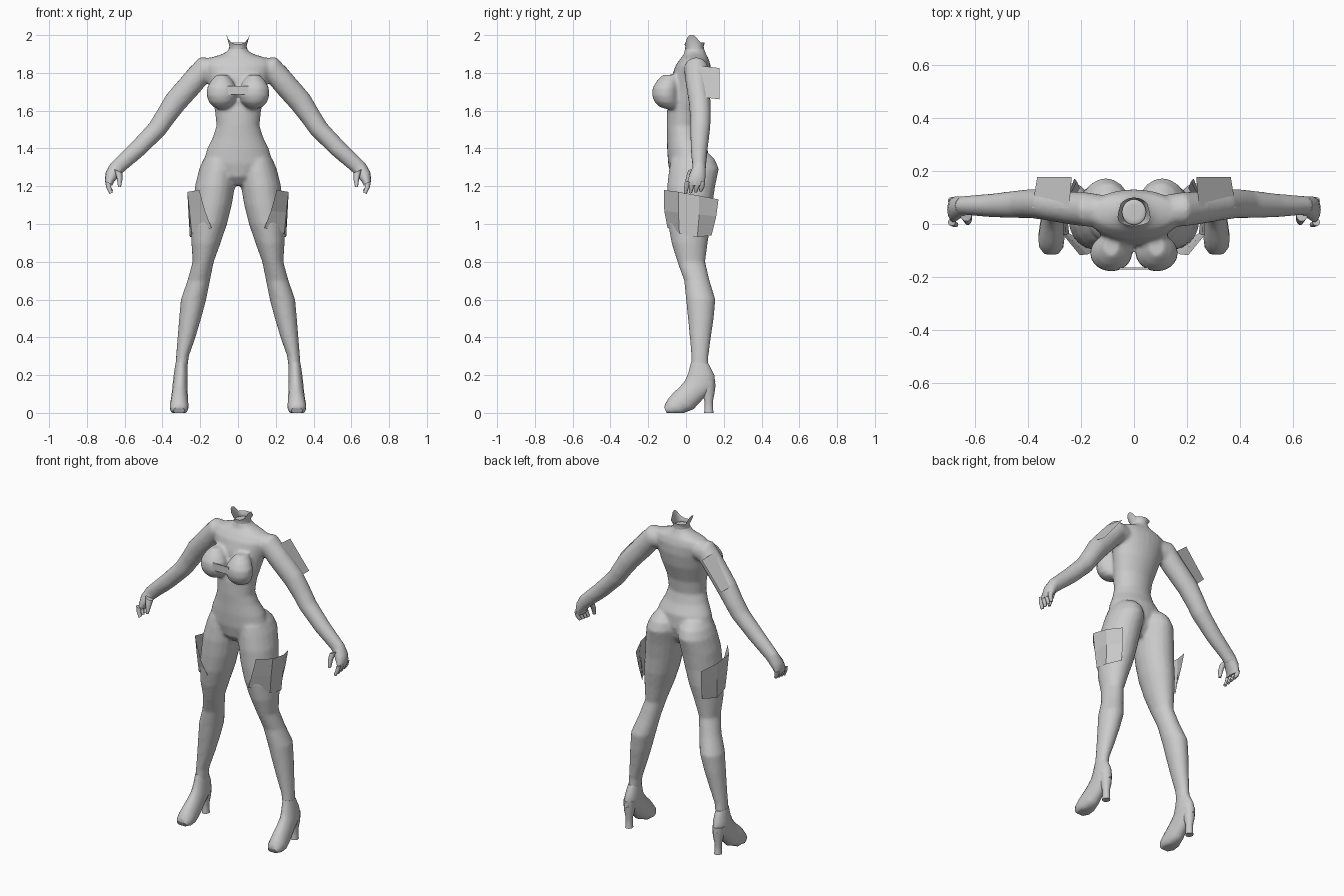
import bpy, bmesh, math
from mathutils import Vector

grey = bpy.data.materials.new("light_grey")
grey.diffuse_color = (0.6, 0.6, 0.6, 1)


def loft(bm, rings, n=20, mirror=False, cap=True):
    """Skin elliptical rings, each (end A, end B, half-width vector)."""
    for s in ((1, -1) if mirror else (1,)):
        loops = []
        for a, b, w in rings:
            a, b, w = Vector(a), Vector(b), Vector(w)
            loop = []
            for i in range(n):
                t = math.tau * i / n
                p = (a + b) / 2 + (a - b) / 2 * math.cos(t) + w * math.sin(t)
                loop.append(bm.verts.new((p.x * s, p.y, max(p.z, 0))))
            loops.append(loop)
        for l0, l1 in zip(loops, loops[1:]):
            for i in range(n):
                j = (i + 1) % n
                bm.faces.new((l0[i], l0[j], l1[j], l1[i]))
        if cap:
            bm.faces.new(loops[0])
            bm.faces.new(loops[-1])


def finish(name, bm, smooth=True):
    bmesh.ops.recalc_face_normals(bm, faces=bm.faces)
    me = bpy.data.meshes.new(name)
    bm.to_mesh(me)
    bm.free()
    me.materials.append(grey)
    ob = bpy.data.objects.new(name, me)
    bpy.context.collection.objects.link(ob)
    if smooth:
        bpy.ops.object.select_all(action='DESELECT')
        ob.select_set(True)
        bpy.context.view_layer.objects.active = ob
        bpy.ops.object.shade_smooth_by_angle(angle=math.radians(50))
    return ob


# Body: torso, legs, arms and bust fused into one smooth skin
body = bmesh.new()
torso = [  # z, front y, back y, half width
    (1.205, -.04, .07, .03), (1.25, -.08, .10, .12), (1.32, -.095, .12, .185),
    (1.40, -.10, .115, .163), (1.46, -.10, .085, .133), (1.52, -.102, .07, .114),
    (1.60, -.10, .08, .122), (1.70, -.085, .115, .145), (1.78, -.075, .13, .165),
    (1.84, -.055, .13, .185), (1.875, -.03, .12, .165), (1.897, -.012, .108, .09),
    (1.915, -.008, .10, .055), (1.935, -.005, .095, .047)]
loft(body, [((0, f, z), (0, b, z), (w, 0, 0)) for z, f, b, w in torso], 28)

legs = [  # z, inner x, outer x, front y, back y
    (1.38, .04, .155, -.05, .115), (1.34, .015, .185, -.08, .155),
    (1.29, .006, .206, -.09, .174), (1.2, .016, .228, -.10, .155),
    (1.1, .033, .238, -.10, .14), (1.0, .058, .247, -.095, .132),
    (.9, .092, .247, -.077, .115), (.8, .128, .24, -.046, .102),
    (.7, .148, .268, -.01, .125), (.6, .168, .303, 0, .156), (.5, .195, .312, .01, .147),
    (.4, .225, .32, .02, .132), (.3, .26, .328, .028, .119), (.22, .27, .333, .026, .12)]
loft(body, [(((i + o) / 2, f, z), ((i + o) / 2, b, z), ((o - i) / 2, 0, 0))
            for z, i, o, f, b in legs], 20, True)

arms = [  # upper x, z, lower x, z, centre y, half depth
    (.13, 1.88, .11, 1.76, .05, .06), (.205, 1.882, .155, 1.755, .055, .065),
    (.28, 1.80, .20, 1.70, .06, .062), (.38, 1.685, .29, 1.60, .073, .058),
    (.432, 1.595, .345, 1.53, .077, .055), (.472, 1.53, .385, 1.475, .075, .053),
    (.57, 1.425, .495, 1.367, .07, .045), (.672, 1.325, .606, 1.275, .07, .036),
    (.69, 1.29, .625, 1.255, .065, .04)]
loft(body, [((a, y, b), (c, y, d), (0, h, 0)) for a, b, c, d, y, h in arms], 18, True)

bust = [  # height around the centre, as a rounded stack
    (-.09, .02), (-.08, .045), (-.055, .069), (-.02, .08), (.02, .078), (.055, .06), (.09, .03)]
loft(body, [((.086, -.09 - r * 1.12, 1.70 + h), (.086, -.04, 1.70 + h), (r, 0, 0))
            for h, r in bust], 20, True)

skin = finish("body", body)
m = skin.modifiers.new("fuse", 'REMESH')
m.mode = 'VOXEL'
m.voxel_size = 0.01
m.use_smooth_shade = True
m = skin.modifiers.new("soften", 'SMOOTH')
m.factor = 0.5
m.iterations = 4

# Neck rim: open tube flaring into two raised points at the sides
neck = bmesh.new()
loft(neck, [((0, -.008, 1.91), (0, .10, 1.91), (.055, 0, 0)),
            ((0, -.003, 1.94), (0, .093, 1.94), (.045, 0, 0)),
            ((0, -.008, 1.952), (0, .10, 1.962), (.062, 0, 0))], 20, cap=False)
for v in neck.verts:
    if v.co.z > 1.945 and v.co.y < .07:
        v.co.z += .045 * (abs(v.co.x) / .062) ** 3
        v.co.y -= .02 * (abs(v.co.x) / .062) ** 3
finish("neck_rim", neck)

# Hands: palm, four curled fingers and a thumb
hands = bmesh.new()
palm = [(.675, 1.32, .61, 1.277, .07, .035), (.70, 1.275, .632, 1.25, .062, .043),
        (.705, 1.235, .655, 1.225, .055, .047), (.70, 1.205, .665, 1.205, .05, .045)]
loft(hands, [((a, y, b), (c, y, d), (0, h, 0)) for a, b, c, d, y, h in palm], 14, True)
for k in range(4):
    y = .088 - k * .027
    tip = 1.175 - .004 * k
    loft(hands, [((.703, y, 1.225), (.673, y, 1.215), (0, .014, 0)),
                 ((.698, y - .004, 1.195), (.672, y - .004, 1.195), (0, .013, 0)),
                 ((.68, y - .01, tip - .005), (.663, y - .01, tip + .005), (0, .009, 0))],
         8, True)
loft(hands, [((.655, .035, 1.29), (.612, .035, 1.27), (0, .025, 0)),
             ((.642, .015, 1.245), (.612, .015, 1.235), (0, .017, 0)),
             ((.635, .005, 1.195), (.62, .005, 1.195), (0, .01, 0))], 10, True)
finish("hands", hands)

# High-heeled shoes: instep and toe, then the heel
shoes = bmesh.new()
foot = [  # top y, z, bottom y, z, centre x, half width
    (.027, .27, .12, .26, .300, .031), (.012, .21, .15, .20, .303, .037),
    (-.005, .17, .157, .135, .306, .04), (-.035, .135, .10, .085, .308, .042),
    (-.065, .108, .04, .02, .31, .046), (-.09, .08, -.01, -.012, .312, .05),
    (-.108, .052, -.06, -.015, .312, .046), (-.116, .03, -.10, -.005, .312, .03)]
loft(shoes, [((x, a, b), (x, c, d), (w, 0, 0)) for a, b, c, d, x, w in foot], 18, True)
heel = [(.17, .075, .155, .035), (.11, .085, .152, .03), (.06, .098, .142, .02),
        (.02, .098, .143, .02), (0, .096, .146, .022)]
loft(shoes, [((.306, a, z), (.306, b, z), (w, 0, 0)) for z, a, b, w in heel], 14, True)
finish("shoes", shoes)


def sheet(name, rows):
    """Open flat-faced sheet through rows of points, on both sides."""
    bm = bmesh.new()
    for s in (1, -1):
        grid = [[bm.verts.new((x * s, y, z)) for x, y, z in r] for r in rows]
        for r0, r1 in zip(grid, grid[1:]):
            for i in range(len(r0) - 1):
                bm.faces.new((r0[i], r0[i + 1], r1[i + 1], r1[i]))
    finish(name, bm, False)


# Flared panels wrapped around the outer thighs
sheet("thigh_panels", [
    [(.205, -.117, 1.18), (.268, -.04, 1.17), (.262, .07, 1.15), (.225, .172, 1.13)],
    [(.175, -.115, 1.07), (.256, -.04, 1.06), (.262, .07, 1.05), (.215, .16, 1.04)],
    [(.14, -.098, .98), (.245, -.035, .95), (.255, .06, .93), (.205, .135, .94)]])

# Plates standing out behind the upper arms
sheet("arm_plates", [
    [(.245, .06, 1.84), (.235, .178, 1.825)],
    [(.385, .06, 1.675), (.365, .178, 1.66)]])

# Narrow band across the chest
band = bmesh.new()
bmesh.ops.create_cube(band, size=1)
for v in band.verts:
    v.co = (v.co.x * .11, -.168 + v.co.y * .006, 1.707 + v.co.z * .045)
finish("chest_band", band, False)
